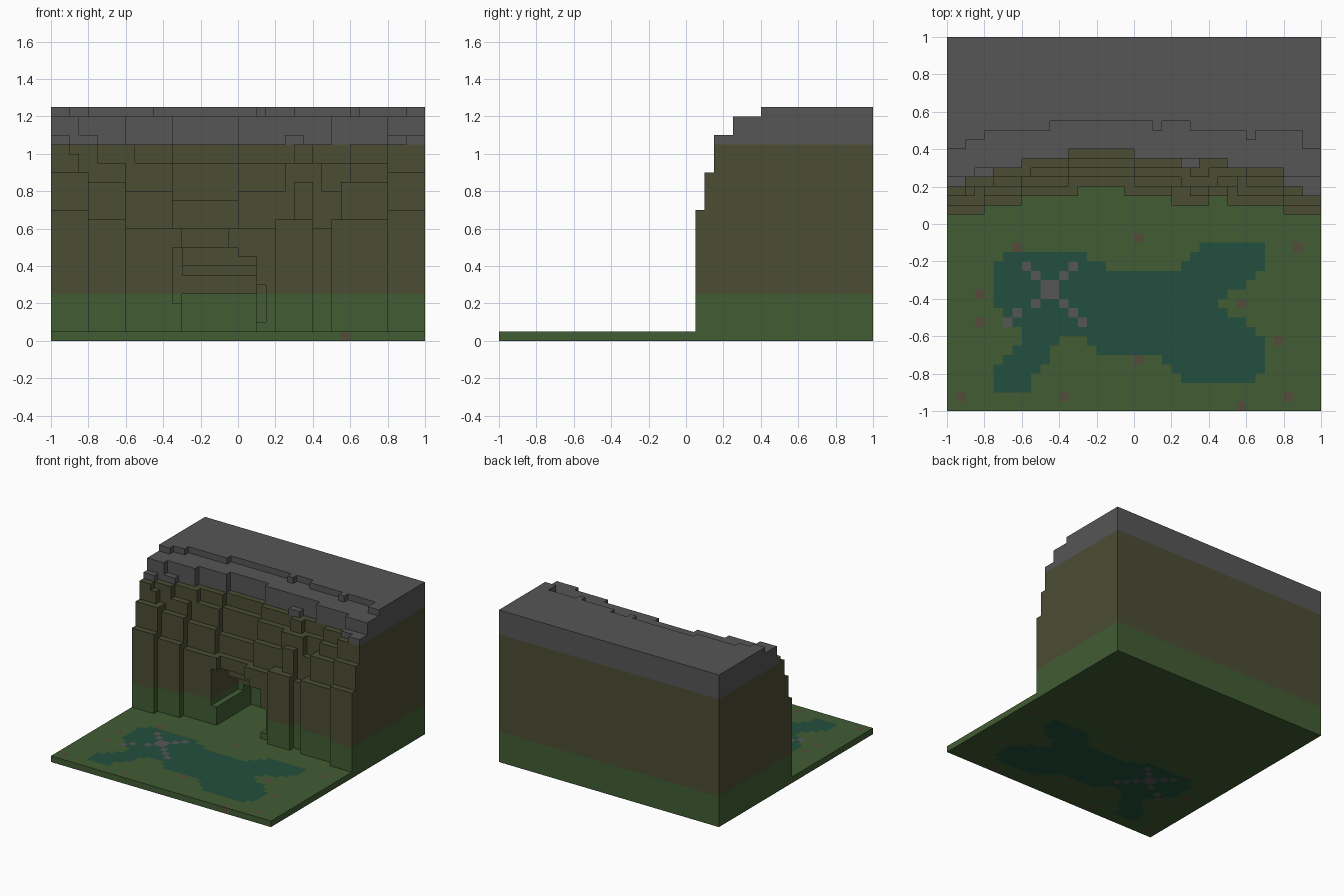
import bpy, bmesh, math

cube = bpy.data.objects.get("Cube")
if cube:
    bpy.data.objects.remove(cube, do_unlink=True)

U = 0.05   # block size
N = 40     # blocks per side


def material(name, rgb):
    lin = [((c / 255 + 0.055) / 1.055) ** 2.4 for c in rgb] + [1.0]
    m = bpy.data.materials.new(name)
    m.use_nodes = True
    m.diffuse_color = lin
    bsdf = next(n for n in m.node_tree.nodes if n.type == 'BSDF_PRINCIPLED')
    bsdf.inputs["Base Color"].default_value = lin
    bsdf.inputs["Roughness"].default_value = 0.9
    return m


grass = material("grass green", (65, 92, 51))
earth = material("olive earth", (75, 77, 51))
rock = material("grey rock", (86, 86, 86))
water = material("teal water", (34, 79, 62))
soil = material("brown soil", (86, 75, 60))

cliff = set()


def box(x0, x1, y0, y1, z0, z1):
    return {(x, y, z) for x in range(x0, x1)
            for y in range(y0, y1) for z in range(z0, z1)}


def terrace(low, reach, *runs):
    """Cliff step from runs of (end x, front y); runs further forward rise higher."""
    x0 = 0
    for x1, front in runs:
        cliff.update(box(x0, x1, front, N, 1, max(low, reach - front)))
        x0 = x1


# Cliff terraces, lowest first
terrace(12, 35, (4, 21), (8, 22), (14, 23), (19, 24), (24, 23),
        (28, 22), (30, 23), (36, 22), (40, 21))
terrace(15, 40, (4, 22), (8, 23), (13, 24), (20, 25), (26, 24),
        (28, 23), (31, 24), (36, 23), (40, 22))
terrace(19, 43, (3, 23), (8, 24), (13, 25), (20, 26), (25, 25),
        (29, 24), (32, 25), (36, 24), (40, 23))
terrace(21, 0, (2, 23), (5, 24), (9, 25), (13, 26), (20, 27),
        (26, 26), (28, 25), (32, 26), (36, 25), (40, 23))
terrace(22, 0, (2, 24), (5, 25), (8, 26), (13, 27), (20, 28),
        (25, 27), (27, 26), (30, 27), (36, 26), (38, 24), (40, 23))
terrace(24, 0, (3, 25), (8, 26), (13, 27), (20, 28), (30, 27), (36, 26), (40, 25))
terrace(25, 0, (2, 28), (4, 29), (11, 30), (22, 31), (23, 30),
        (26, 31), (32, 30), (33, 29), (38, 30), (40, 28))

# Cave with side ledges and a ceiling that steps down towards the back
cliff -= box(14, 22, 20, 32, 1, 5)
cliff -= box(13, 14, 20, 30, 4, 10)
cliff -= box(22, 23, 20, 28, 2, 6)
for depth, ceiling in ((26, 9), (28, 8), (30, 7)):
    cliff -= box(14, 22, 20, depth, 5, ceiling)
cliff -= box(14, 20, 20, 26, 9, 10)

# Pond: the ground blocks whose centre lies inside this outline
shore = [(5, 2), (9, 2), (9, 4), (11, 5), (12, 8), (15, 8), (16, 6), (23, 6),
         (25, 3), (32, 3), (34, 4), (34, 8), (31, 10), (29, 11.5), (31, 13),
         (34, 15), (34, 18), (28, 18), (24, 15), (18, 15), (17, 16), (14, 17),
         (7, 17), (5, 15), (5, 11), (8, 9), (8, 7), (5, 5)]


def in_pond(x, y):
    inside = False
    for (ax, ay), (bx, by) in zip(shore, shore[1:] + shore[:1]):
        if (ay > y) != (by > y) and x < ax + (y - ay) * (bx - ax) / (by - ay):
            inside = not inside
    return inside


floor = box(0, N, 0, N, 0, 1)
pond = {c for c in floor if in_pond(c[0] + 0.5, c[1] + 0.5)}

# Crossed stones in the pond: a square with four diagonal arms
stones = box(10, 12, 12, 14, 0, 1)
for i in range(2):
    stones |= {(9 - i, 14 + i, 0), (12 + i, 14 + i, 0)}
for i in range(3):
    stones |= {(12 + i, 11 - i, 0), (9 - i - min(i, 1), 11 - i, 0)}

# Loose soil blocks in the grass
specks = {(x, y, 0) for x, y in [
    (7, 17), (20, 18), (3, 12), (3, 9), (31, 11), (35, 7), (20, 5),
    (1, 1), (12, 1), (31, 0), (36, 1), (37, 17)]}
pond -= stones | specks
ground = floor - pond - stones - specks
solid = cliff | floor


def build(name, cells, mat):
    """Outer skin of a set of blocks, with flat areas merged."""
    bm = bmesh.new()
    verts = {}

    def vert(p):
        if p not in verts:
            verts[p] = bm.verts.new((p[0] * U - 1, p[1] * U - 1, p[2] * U))
        return verts[p]

    for c in sorted(cells):
        for axis in range(3):
            for side in (0, 1):
                nb = list(c)
                nb[axis] += 2 * side - 1
                if tuple(nb) in solid:
                    continue
                corners = []
                for a, b in ((0, 0), (1, 0), (1, 1), (0, 1)):
                    p = list(c)
                    p[axis] += side
                    p[(axis + 1) % 3] += a
                    p[(axis + 2) % 3] += b
                    corners.append(vert(tuple(p)))
                bm.faces.new(corners if side else corners[::-1])
    bmesh.ops.dissolve_limit(bm, angle_limit=math.radians(1),
                             verts=bm.verts[:], edges=bm.edges[:])
    bmesh.ops.triangulate(bm, faces=[f for f in bm.faces if len(f.verts) > 4])
    me = bpy.data.meshes.new(name)
    bm.to_mesh(me)
    bm.free()
    me.materials.append(mat)
    bpy.context.collection.objects.link(bpy.data.objects.new(name, me))


build("ground", ground, grass)
build("pond", pond, water)
build("pond_stones", stones, rock)
build("soil_patches", specks, soil)
build("cliff_base", {c for c in cliff if c[2] < 5}, grass)
build("cliff_face", {c for c in cliff if 5 <= c[2] < 21}, earth)
build("cliff_cap", {c for c in cliff if c[2] >= 21}, rock)
